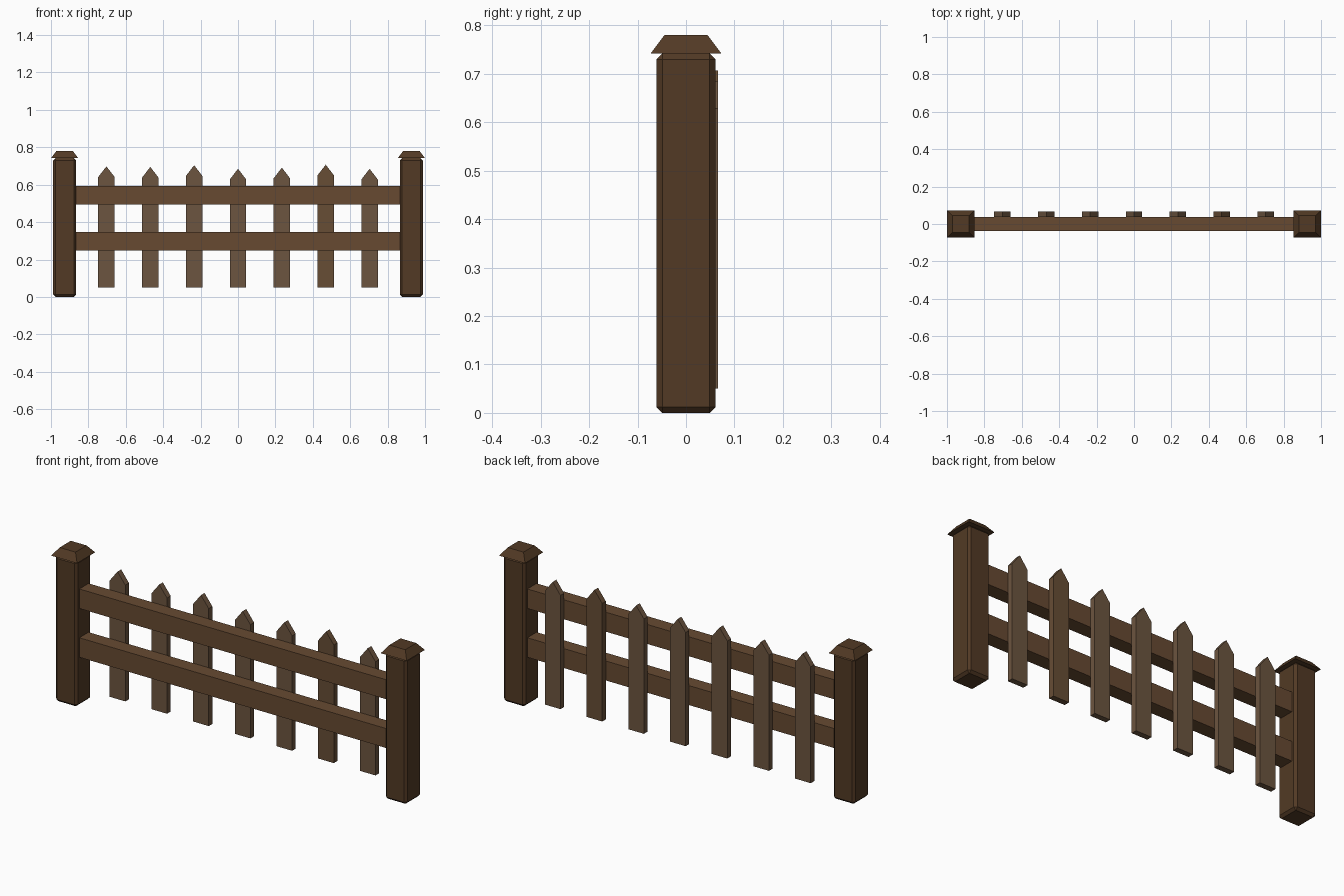
import bpy, bmesh

if "Cube" in bpy.data.objects:
    bpy.data.objects.remove(bpy.data.objects["Cube"])


def material(name, rgb):
    m = bpy.data.materials.new(name)
    m.diffuse_color = (*rgb, 1)
    m.use_nodes = True
    m.node_tree.nodes["Principled BSDF"].inputs["Base Color"].default_value = m.diffuse_color
    return m


POST = material("dark_wood", (0.085, 0.042, 0.018))
RAIL = material("rail_wood", (0.135, 0.068, 0.031))
PICKET = material("picket_wood", (0.15, 0.09, 0.05))
PICKET_WARM = material("picket_wood_warm", (0.135, 0.075, 0.036))


def finish(name, bm, mat):
    bmesh.ops.recalc_face_normals(bm, faces=bm.faces)
    me = bpy.data.meshes.new(name)
    bm.to_mesh(me)
    bm.free()
    me.materials.append(mat)
    ob = bpy.data.objects.new(name, me)
    bpy.context.collection.objects.link(ob)
    return ob


def box(name, center, size, mat, bevel=0, top_scale=1):
    bm = bmesh.new()
    bmesh.ops.create_cube(bm, size=1)
    for v in bm.verts:
        s = top_scale if v.co.z > 0 else 1
        v.co = [center[i] + v.co[i] * size[i] * (s if i < 2 else 1) for i in range(3)]
    if bevel:
        bmesh.ops.bevel(bm, geom=bm.edges[:], offset=bevel, segments=1, affect='EDGES')
    return finish(name, bm, mat)


def picket(name, x, tip, mat):
    # Pointed board outline extruded backwards
    w, z0, shoulder = 0.044, 0.05, tip - 0.057
    outline = [(-w, z0), (w, z0), (w, shoulder), (0, tip), (-w, shoulder)]
    bm = bmesh.new()
    face = bm.faces.new([bm.verts.new((x + px, 0.037, pz)) for px, pz in outline])
    ext = bmesh.ops.extrude_face_region(bm, geom=[face])["geom"]
    for v in ext:
        if isinstance(v, bmesh.types.BMVert):
            v.co.y += 0.029
    return finish(name, bm, mat)


# Chamfered end posts with tapered caps
for side, sx in (("left", -1), ("right", 1)):
    x = sx * 0.927
    box(f"{side}_post", (x, 0, 0.371), (0.122, 0.122, 0.742), POST, bevel=0.012)
    box(f"{side}_post_cap", (x, 0, 0.761), (0.146, 0.146, 0.038), POST, top_scale=0.61)

# Horizontal rails running into the posts
for name, z in (("lower_rail", 0.297), ("upper_rail", 0.545)):
    box(name, (0, 0, z), (1.97, 0.074, 0.099), RAIL)

# Pickets of slightly uneven height behind the rails
tips = [0.698, 0.695, 0.704, 0.685, 0.691, 0.707, 0.685]
for i, tip in enumerate(tips):
    picket(f"picket_{i + 1}", (i - 3) * 0.2345, tip, PICKET_WARM if i == 5 else PICKET)
